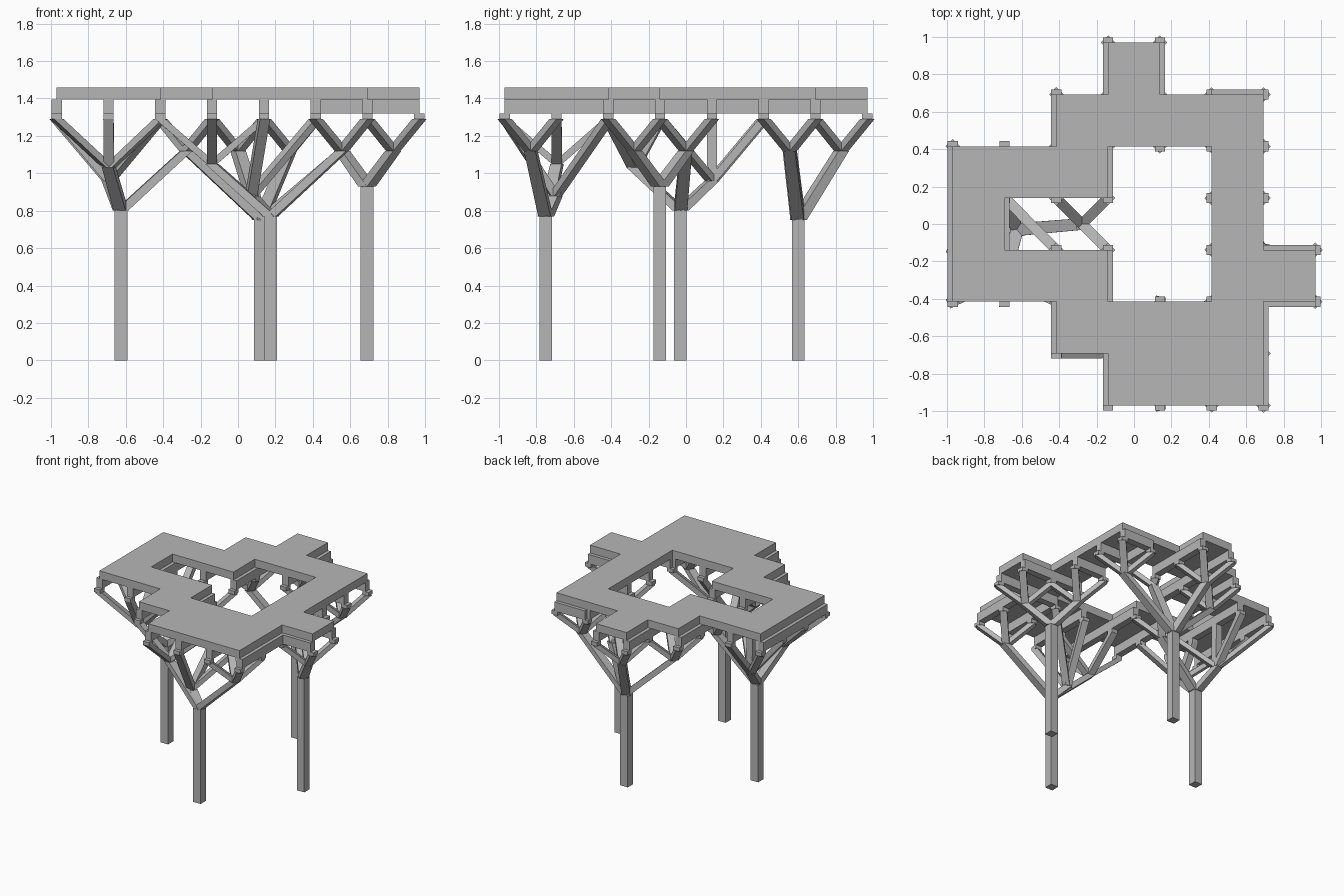
import bpy, bmesh
from mathutils import Vector

if "Cube" in bpy.data.objects:
    bpy.data.objects.remove(bpy.data.objects["Cube"], do_unlink=True)

# Single grey material
grey = bpy.data.materials.new("matte grey")
grey.use_nodes = True
colour = (0.47, 0.47, 0.47, 1)
grey.diffuse_color = colour
grey.node_tree.nodes["Principled BSDF"].inputs["Base Color"].default_value = colour

STEP = 0.277                      # planning module
SLAB_TOP, SLAB_LOW, BEAM_LOW, TIP_LOW = 1.46, 1.395, 1.32, 1.29
W_TIP, W_BRANCH, W_TRUNK = 0.055, 0.062, 0.068


def g(i):
    return (i - 3.5) * STEP


def finish(bm, name):
    bmesh.ops.recalc_face_normals(bm, faces=bm.faces)
    mesh = bpy.data.meshes.new(name)
    bm.to_mesh(mesh)
    bm.free()
    mesh.materials.append(grey)
    obj = bpy.data.objects.new(name, mesh)
    bpy.context.collection.objects.link(obj)
    return obj


def loft(bm, low, high, w0, w1):
    """Leaning bar with level square ends."""
    low, high = Vector(low), Vector(high)
    u = Vector((high.x - low.x, high.y - low.y, 0))
    u = u.normalized() if u.length > 0.01 else Vector((1, 0, 0))
    v = Vector((-u.y, u.x, 0))
    rings = []
    for p, w in ((low, w0), (high, w1)):
        rings.append([bm.verts.new(p + (u * a + v * b) * w / 2)
                      for a, b in ((-1, -1), (1, -1), (1, 1), (-1, 1))])
    bm.faces.new(rings[0][::-1])
    bm.faces.new(rings[1])
    for k in range(4):
        n = (k + 1) % 4
        bm.faces.new((rings[0][k], rings[0][n], rings[1][n], rings[1][k]))


def box(bm, x0, x1, y0, y1, z0, z1):
    r = bmesh.ops.create_cube(bm, size=1)
    for p in r["verts"]:
        p.co = (x1 if p.co.x > 0 else x0, y1 if p.co.y > 0 else y0,
                z1 if p.co.z > 0 else z0)


# Plan of the deck, back row first: | beams run front to back, = beams run sideways
PLAN = ["...|...",
        "..|||=.",
        "|||..=.",
        "|....=.",
        "|||..==",
        "..||||.",
        "...|||."]
cells = [(i, 6 - r, c) for r, row in enumerate(PLAN)
         for i, c in enumerate(row) if c != "."]

# Deck slab
bm = bmesh.new()
corner = {}
for i, j, c in cells:
    quad = []
    for p in ((i, j), (i + 1, j), (i + 1, j + 1), (i, j + 1)):
        if p not in corner:
            corner[p] = bm.verts.new((g(p[0]), g(p[1]), SLAB_LOW))
        quad.append(corner[p])
    bm.faces.new(quad)
ext = bmesh.ops.extrude_face_region(bm, geom=bm.faces[:], use_keep_orig=True)
for e in ext["geom"]:
    if isinstance(e, bmesh.types.BMVert):
        e.co.z = SLAB_TOP
finish(bm, "deck_slab")

# Beams under the two long edges of every cell, merged into runs
edges = set()
for i, j, c in cells:
    edges |= ({(c, i, j), (c, i + 1, j)} if c == "|" else {(c, j, i), (c, j + 1, i)})
bm = bmesh.new()
half = W_TIP / 2
for c, line, start in sorted(edges):
    if (c, line, start - 1) in edges:
        continue
    end = start + 1
    while (c, line, end) in edges:
        end += 1
    a, b, m = g(start), g(end), g(line)
    if c == "|":
        box(bm, m - half, m + half, a, b, BEAM_LOW, SLAB_LOW)
    else:
        box(bm, a, b, m - half, m + half, BEAM_LOW, SLAB_LOW)
finish(bm, "deck_beams")


def square(i, j):
    return [(i, j), (i + 1, j), (i, j + 1), (i + 1, j + 1)]


# Columns: foot and top, then forks with the plan points they carry
TREES = {
    "front": ((0.175, -0.75, 0.77), [
        ((0.555, -0.83, 1.12), square(5, 0)),
        ((-0.139, -0.69, 1.05), [(3, 0), (2, 1), (4, 1), (3, 2)]),
        ((0.07, -0.70, 0.88), [(4, 0), (4, 2), (5, 2)])]),
    "right": ((-0.625, -0.03, 0.80), [
        ((-0.277, 0, 1.12), [(3, 3), (3, 4), (2, 4)]),
        ((-0.69, -0.28, 1.03), [(0, 2), (1, 2), (2, 2), (0, 3), (1, 3)]),
        ((-0.69, 0.139, 0.96), [(2, 3), (0, 4), (1, 4), (0, 5), (1, 5)])]),
    "left": ((0.69, -0.14, 0.93), [
        ((0.83, -0.277, 1.12), square(6, 2)),
        ((0.555, 0, 1.12), square(5, 3))]),
    "back": ((0.12, 0.60, 0.75), [
        ((0.555, 0.555, 1.12), square(5, 5)),
        ((0, 0.83, 1.12), square(3, 6)),
        ((-0.277, 0.555, 1.12), square(2, 5)),
        ((0.277, 0.555, 1.12), [(4, 5), (5, 5)])]),
}

for name, (top, forks) in TREES.items():
    # Trunk
    bm = bmesh.new()
    x, y, z = top
    t = W_TRUNK / 2
    box(bm, x - t, x + t, y - t, y + t, 0, z)
    finish(bm, name + "_trunk")
    # Branches, struts and bearing blocks
    branches, struts, blocks = bmesh.new(), bmesh.new(), bmesh.new()
    for node, tips in forks:
        loft(branches, top, node, W_TRUNK, W_BRANCH)
        for i, j in tips:
            px, py = g(i), g(j)
            loft(struts, node, (px, py, TIP_LOW), W_TIP, W_TIP)
            box(blocks, px - half, px + half, py - half, py + half, TIP_LOW, BEAM_LOW)
    finish(branches, name + "_branches")
    finish(struts, name + "_struts")
    finish(blocks, name + "_bearing_blocks")
